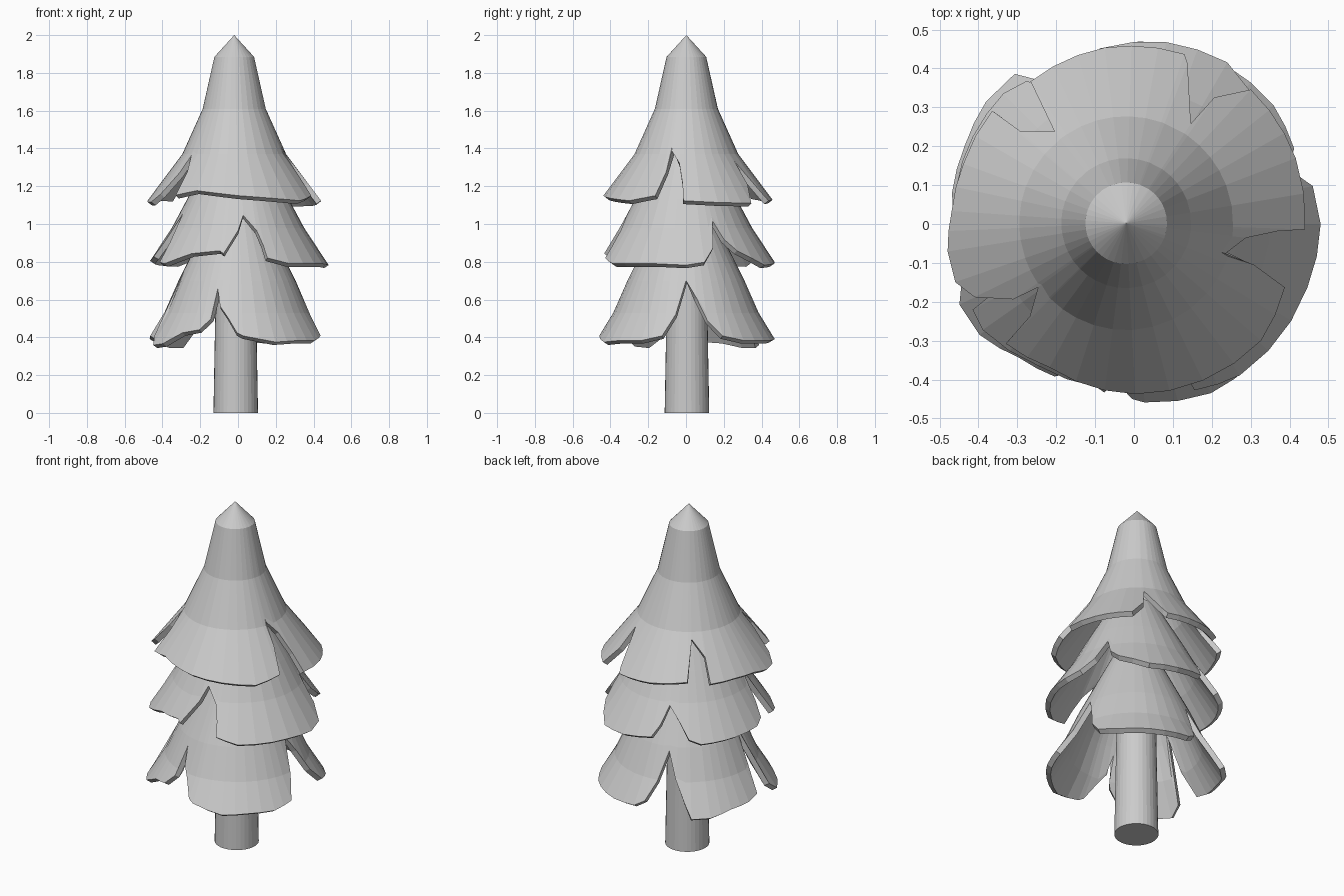
import bpy, bmesh, math


def height(profile, r):
    # height of the outer slope at radius r, extended past the last point
    for (r0, z0), (r1, z1) in zip(profile, profile[1:]):
        if r <= r1 or (r1, z1) == profile[-1]:
            return z0 + (z1 - z0) * (r - r0) / (r1 - r0)


def tier(name, centre, profile, hem, tip=None, thick=0.03):
    # hem: (angle in degrees, radius) corners of the ragged lower edge
    hem = sorted((a % 360, r) for a, r in hem)
    cols = []
    for i, (a, r) in enumerate(hem):
        b, s = hem[(i + 1) % len(hem)]
        gap = (b - a) % 360
        n = max(1, math.ceil(gap / 12))
        cols += [(a + gap * k / n, r + (s - r) * k / n) for k in range(n)]
    bm = bmesh.new()
    rows = []
    for a, r in cols:
        c, s = math.cos(math.radians(a)), math.sin(math.radians(a))
        radii = [min(p[0], r * (0.9 + 0.03 * j)) for j, p in enumerate(profile[:-1])] + [r]
        rows.append([bm.verts.new((centre[0] + q * c, centre[1] + q * s,
                                   height(profile, q))) for q in radii])
    apex = bm.verts.new((centre[0], centre[1], tip)) if tip else None
    for i, cur in enumerate(rows):
        nxt = rows[(i + 1) % len(rows)]
        for j in range(len(cur) - 1):
            bm.faces.new((cur[j], cur[j + 1], nxt[j + 1], nxt[j]))
        if apex:
            bm.faces.new((apex, cur[0], nxt[0]))
    me = bpy.data.meshes.new(name)
    bm.to_mesh(me)
    bm.free()
    ob = bpy.data.objects.new(name, me)
    bpy.context.collection.objects.link(ob)
    mod = ob.modifiers.new("thickness", 'SOLIDIFY')
    mod.thickness = thick
    mod.offset = -1


# trunk
bpy.ops.mesh.primitive_cone_add(vertices=32, radius1=0.118, radius2=0.10, depth=1.0,
                                location=(-0.012, 0.005, 0.5))
bpy.context.object.name = "trunk"

# top tier with pointed tip
tier("top_branches", (-0.02, 0.002),
     [(0.105, 1.885), (0.167, 1.61), (0.275, 1.37), (0.455, 1.13)],
     [(-2, .46), (-3, .39), (-7, .31), (-17, .267), (-18, .345), (-22, .44),
      (-41, .46), (-87, .44), (-118, .42), (-135, .438), (-136, .345), (-144, .28),
      (-146, .35), (-154, .434), (-161, .465), (-171, .465), (-184, .45),
      (-200, .446), (-220, .45), (-221, .36), (-232, .30), (124, .44), (97, .455),
      (71, .46), (69, .44), (57, .305), (55, .395), (47, .47), (21, .467)],
     tip=2.0)

# middle tier
tier("middle_branches", (0, 0),
     [(0.13, 1.38), (0.27, 1.13), (0.35, 0.98), (0.475, 0.79)],
     [(-85, .315), (-74, .36), (-71, .41), (-70, .455), (-55, .475), (-20, .475),
      (0, .48), (12, .47), (20, .42), (25, .33), (31, .39), (39, .43), (60, .48),
      (80, .475), (101, .46), (106, .42), (111, .36), (119, .40), (127, .46),
      (135, .475), (160, .47), (180, .465), (188, .45), (193, .40), (200, .31),
      (206, .40), (208, .47), (215, .475), (236, .44), (257, .43), (260, .44),
      (270, .36)])

# bottom tier
tier("bottom_branches", (-0.005, 0),
     [(0.13, 1.06), (0.24, 0.84), (0.31, 0.70), (0.385, 0.53), (0.48, 0.375)],
     [(0, .31), (-8, .39), (-16, .46), (-30, .475), (-48, .475), (-65, .48),
      (-86, .46), (-90, .45), (-97, .40), (-104, .37), (-108, .33), (-110, .405),
      (-117, .44), (-130, .45), (-144, .485), (-155, .49), (-162, .46), (-170, .29),
      (185, .38), (180, .46), (9, .35), (16, .41), (25, .46), (40, .475), (70, .475),
      (88, .47), (95, .45), (101, .39), (108, .32), (116, .38), (124, .45),
      (128, .49), (140, .49), (155, .475), (170, .47)])
